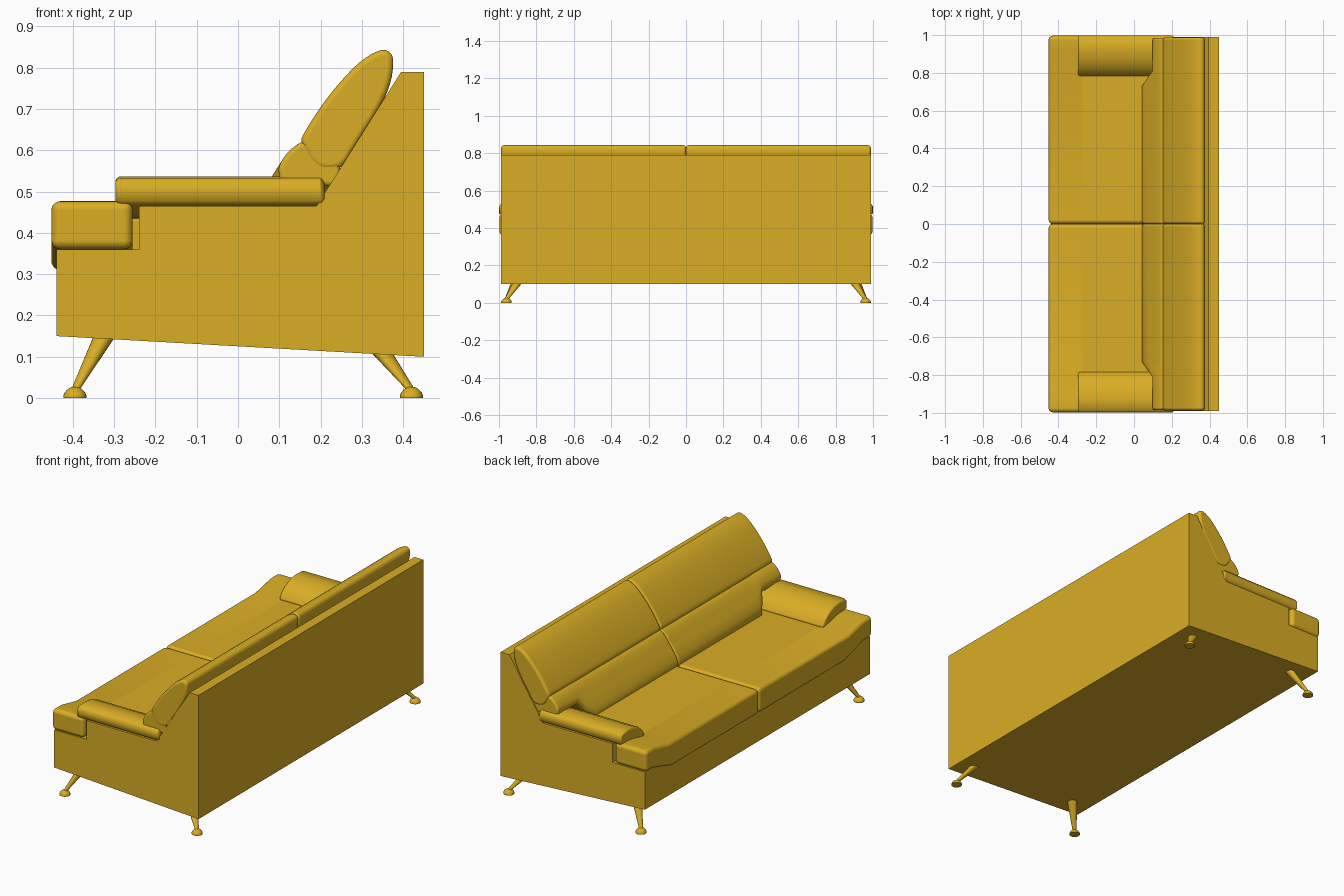
import bpy, bmesh, math

if "Cube" in bpy.data.objects:
    bpy.data.objects.remove(bpy.data.objects["Cube"])

mat = bpy.data.materials.new("mustard leather")
mat.diffuse_color = (0.70, 0.42, 0.018, 1)
mat.use_nodes = True
mat.node_tree.nodes["Principled BSDF"].inputs["Base Color"].default_value = mat.diffuse_color


def loft(name, rings, bevel=0.0, mirror=True, smooth=True):
    """Skin a closed solid through equal-length rings of 3D points."""
    bm = bmesh.new()
    vs = [[bm.verts.new(p) for p in ring] for ring in rings]
    n = len(vs[0])
    for a, b in zip(vs, vs[1:]):
        for i in range(n):
            j = (i + 1) % n
            bm.faces.new((a[i], a[j], b[j], b[i]))
    bm.faces.new(vs[0])
    bm.faces.new(vs[-1])
    bmesh.ops.recalc_face_normals(bm, faces=bm.faces)
    me = bpy.data.meshes.new(name)
    bm.to_mesh(me)
    bm.free()
    me.materials.append(mat)
    for p in me.polygons:
        p.use_smooth = smooth
    if smooth and not bevel:
        me.set_sharp_from_angle(angle=math.radians(45))
    ob = bpy.data.objects.new(name, me)
    bpy.context.collection.objects.link(ob)
    if mirror:
        m = ob.modifiers.new("mirror", 'MIRROR')
        m.use_axis = (False, True, False)
        m.use_mirror_merge = False
    if bevel:
        b = ob.modifiers.new("bevel", 'BEVEL')
        b.width = bevel
        b.segments = 5
        b.limit_method = 'ANGLE'
        b.angle_limit = math.radians(60)
        b.use_clamp_overlap = False
        b.harden_normals = True
    return ob


def xz(y, pts):
    return [(x, y, z) for x, z in pts]


def yz(x, pts):
    return [(x, y, z) for y, z in pts]


def rounded(pts, steps=3):
    """Closed Catmull-Rom curve through 2D points."""
    n, out = len(pts), []
    for i in range(n):
        p0, p1, p2, p3 = (pts[(i + k - 1) % n] for k in range(4))
        for s in range(steps):
            t = s / steps
            out.append(tuple(0.5 * (2 * b + (c - a) * t + (2 * a - 5 * b + 4 * c - d) * t * t
                                    + (3 * b - a - 3 * c + d) * t ** 3)
                             for a, b, c, d in zip(p0, p1, p2, p3)))
    return out


def circle(x, y, z, r, n=20):
    return [(x + r * math.cos(2 * math.pi * i / n),
             y + r * math.sin(2 * math.pi * i / n), z) for i in range(n)]


# Upholstered shell: arm sides with a lower seat deck between, and sloping back
side = [(-0.44, 0.15), (0.45, 0.10), (0.45, 0.79), (0.395, 0.79),
        (0.19, 0.465), (-0.24, 0.465), (-0.24, 0.36), (-0.44, 0.36)]
deck = side[:4] + [(0.126, 0.364), (-0.24, 0.364)] + side[6:]
loft("sofa_shell", [xz(-0.99, side), xz(-0.83, side), xz(-0.82, deck),
                    xz(0.82, deck), xz(0.83, side), xz(0.99, side)],
     mirror=False, smooth=False)

# Seat cushions: front roll rising at the arm ends, and the sitting area behind
roll = [(0.0, 0.31), (0.76, 0.31), (0.93, 0.36), (0.997, 0.36),
        (0.997, 0.477), (0.92, 0.476), (0.79, 0.448), (0.0, 0.448)]
loft("seat_front_roll", [yz(-0.452, roll), yz(-0.255, roll)], 0.022)
area = [(0.0, 0.34), (0.81, 0.34), (0.81, 0.4478), (0.0, 0.4478)]
loft("seat_cushion", [yz(-0.415, area), yz(0.18, area)], 0.022)

# Arm pads, crowned on the outside and sloping down to the seat
arm = [(0.999, 0.478), (0.999, 0.518), (0.985, 0.533), (0.93, 0.537), (0.88, 0.531),
       (0.83, 0.509), (0.795, 0.478), (0.778, 0.445), (0.82, 0.435), (0.98, 0.466)]
loft("arm_pad", [yz(-0.297, arm), yz(0.21, arm)], 0.014)

# Upper back cushions
back = [(0.155, 0.615), (0.165, 0.65), (0.22, 0.732), (0.28, 0.80), (0.32, 0.831),
        (0.35, 0.843), (0.37, 0.835), (0.376, 0.81), (0.368, 0.76), (0.342, 0.70),
        (0.295, 0.625), (0.25, 0.56), (0.19, 0.56)]
back = rounded(back)
loft("back_cushion", [xz(0.0, back), xz(0.988, back)], 0.015)

# Lumbar rolls, stepping up over the arms at the outer end
full = [(0.07, 0.42), (0.043, 0.455), (0.062, 0.505), (0.093, 0.55), (0.122, 0.59),
        (0.155, 0.617), (0.21, 0.605), (0.245, 0.57), (0.20, 0.42)]
over = [(0.115, 0.525), (0.10, 0.543), (0.10, 0.562), (0.115, 0.588), (0.135, 0.608),
        (0.165, 0.621), (0.22, 0.605), (0.245, 0.57), (0.235, 0.515)]
full, over = rounded(full), rounded(over)
mid = [((a + c) / 2, (b + d) / 2) for (a, b), (c, d) in zip(full, over)]
loft("lumbar_roll", [xz(0.0, full), xz(0.73, full), xz(0.775, mid),
                     xz(0.81, over), xz(0.985, over)], 0.012)

# Splayed tapered legs with domed feet
for name, fx, tx, tz in (("front", -0.395, -0.322, 0.152), ("rear", 0.42, 0.342, 0.118)):
    loft(name + "_leg", [circle(fx, 0.96, 0.018, 0.010), circle(tx, 0.893, tz, 0.027)])
    dome = [(0, 0.028), (0.006, 0.028), (0.013, 0.025), (0.020, 0.019),
            (0.025, 0.012), (0.027, 0.005)]
    loft(name + "_foot", [circle(fx, 0.96, z, r) for z, r in dome])
